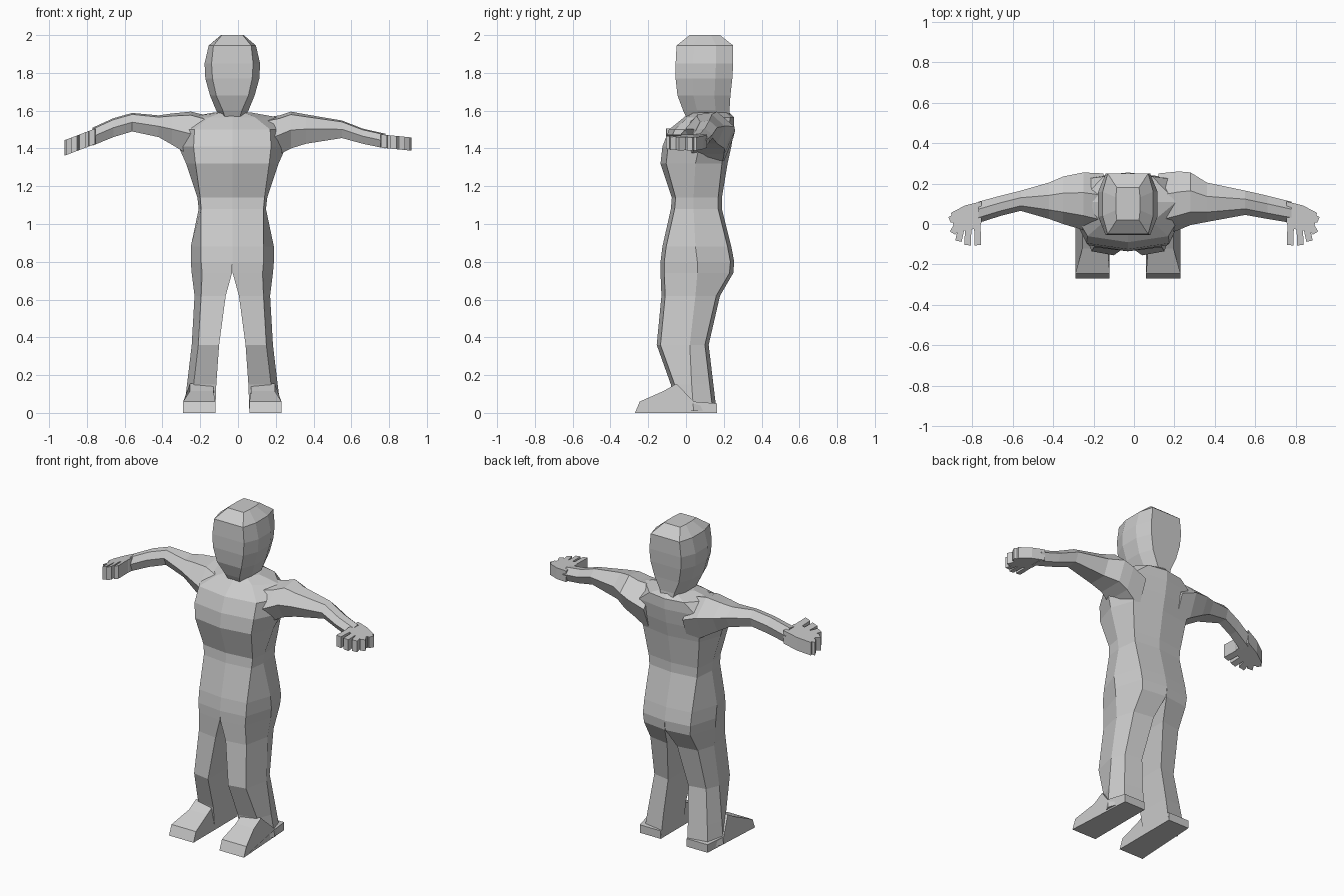
import bpy, bmesh, math
from mathutils import Vector

CX = -0.03  # body centre line
grey = bpy.data.materials.new("plain grey")
grey.diffuse_color = (0.6, 0.6, 0.6, 1)


def finish(name, bm):
    bmesh.ops.recalc_face_normals(bm, faces=bm.faces)
    me = bpy.data.meshes.new(name)
    bm.to_mesh(me)
    bm.free()
    me.materials.append(grey)
    ob = bpy.data.objects.new(name, me)
    bpy.context.collection.objects.link(ob)
    return ob


def loft(name, rings, caps=(True, True)):
    bm = bmesh.new()
    vs = [[bm.verts.new(p) for p in r] for r in rings]
    n = len(vs[0])
    for a, b in zip(vs, vs[1:]):
        for i in range(n):
            j = (i + 1) % n
            bm.faces.new((a[i], a[j], b[j], b[i]))
    if caps[0]:
        bm.faces.new(vs[0])
    if caps[1]:
        bm.faces.new(vs[-1])
    return finish(name, bm)


def body_ring(z, a, w, yf, ym, yb, d=0.02):
    """Eight points: centre front, corner, side, back corner, centre back, mirrored."""
    half = [(a, yf + d), (w, ym), (a, yb - d)]
    pts = [(0, yf)] + half + [(0, yb)] + [(-x, y) for x, y in reversed(half)]
    return [(CX + x, y, z) for x, y in pts]


# torso and pelvis
loft("torso", [body_ring(*r) for r in (
    (0.80, 0.165, 0.220, -0.135, 0.06, 0.255),
    (0.88, 0.165, 0.220, -0.125, 0.05, 0.240),
    (1.08, 0.165, 0.178, -0.080, 0.04, 0.190),
    (1.14, 0.170, 0.185, -0.075, 0.04, 0.190),
    (1.32, 0.195, 0.245, -0.135, 0.05, 0.220, 0.03),
    (1.41, 0.205, 0.285, -0.125, 0.07, 0.240, 0.03),
    (1.50, 0.200, 0.290, -0.090, 0.09, 0.255, 0.03),
    (1.565, 0.120, 0.240, -0.010, 0.11, 0.255),
    (1.59, 0.060, 0.100, 0.020, 0.11, 0.230))], (False, True))


# head
def head_ring(z, a, w, yf, yb):
    s = (yb - yf) * 0.3
    half = [(a, yf), (w, yf + s), (w, yb - s), (a, yb)]
    pts = half + [(-x, y) for x, y in reversed(half)]
    # the jaw line rises toward the back
    return [(CX + x, y, z) for x, y in pts]


loft("head", [head_ring(*r) for r in (
    (1.55, 0.035, 0.050, 0.010, 0.235),
    (1.60, 0.050, 0.085, -0.015, 0.230),
    (1.68, 0.085, 0.118, -0.045, 0.235),
    (1.77, 0.105, 0.143, -0.055, 0.245),
    (1.85, 0.110, 0.147, -0.055, 0.250),
    (1.945, 0.100, 0.125, -0.050, 0.250),
    (2.00, 0.055, 0.060, 0.020, 0.180))])


# legs and feet
def leg_ring(side, z, i, a, o, yf, ym, yb):
    pts = [(i, yf), (a, yf + 0.02), (o, ym), (a, yb - 0.02), (i, yb)]
    return [(CX + side * x, y, z) for x, y in pts]


LEG = ((0.80, 0.0, 0.165, 0.220, -0.135, 0.06, 0.255),
       (0.74, 0.002, 0.160, 0.215, -0.135, 0.06, 0.250),
       (0.62, 0.035, 0.165, 0.200, -0.130, 0.05, 0.180),
       (0.36, 0.070, 0.180, 0.215, -0.155, 0.02, 0.120),
       (0.15, 0.085, 0.205, 0.240, -0.080, 0.03, 0.145),
       (0.01, 0.090, 0.220, 0.258, -0.060, 0.04, 0.162))
FOOT = ((0.165, 0), (0.165, 0.05), (0.04, 0.06), (-0.05, 0.155),
        (-0.12, 0.115), (-0.245, 0.06), (-0.27, 0.0))
for side, word in ((-1, "right"), (1, "left")):
    loft(word + "_leg", [leg_ring(side, *r) for r in LEG], (False, True))
    rings = []
    for edge in (0.09, 0.26):
        ring = []
        for y, z in FOOT:
            x = edge if z < 0.08 else (0.10 if edge < 0.2 else 0.225)
            if edge > 0.2 and y > 0.1:
                x = 0.235
            ring.append((CX + side * x, y, z))
        rings.append(ring)
    loft(word + "_foot", rings)


# arms: sections run outward from the shoulder
def arm_ring(side, x, zb, zt, yf, yb):
    h, d = zt - zb, yb - yf
    pts = [(yf + d * .2, zb), (yf, zb + h * .5), (yf + d * .25, zt - h * .08),
           (yf + d * .65, zt), (yb, zb + h * .6), (yb - d * .2, zb)]
    return [(side * x, y, z) for y, z in pts]


ARMS = {-1: ((0.15, 1.30, 1.57, -0.06, 0.25), (0.25, 1.36, 1.595, -0.03, 0.255),
             (0.35, 1.42, 1.585, 0.00, 0.235), (0.42, 1.46, 1.575, 0.025, 0.205),
             (0.56, 1.49, 1.588, 0.065, 0.165), (0.66, 1.46, 1.56, 0.04, 0.14),
             (0.77, 1.415, 1.51, 0.005, 0.11)),
        1: ((0.12, 1.30, 1.56, -0.06, 0.25), (0.22, 1.37, 1.575, -0.03, 0.26),
            (0.28, 1.40, 1.595, -0.005, 0.255), (0.36, 1.425, 1.58, 0.01, 0.205),
            (0.55, 1.455, 1.548, 0.045, 0.165), (0.66, 1.425, 1.505, 0.025, 0.14),
            (0.78, 1.400, 1.478, 0.005, 0.11))}

# hand outline seen from above, and fingers as (root, tip) pairs
PALM = ((0.755, 0.005), (0.755, 0.112), (0.835, 0.092), (0.905, 0.055),
        (0.895, 0.00), (0.85, -0.035), (0.765, -0.02))
FINGERS = (((0.775, 0.0), (0.772, -0.105)), ((0.82, -0.01), (0.822, -0.105)),
           ((0.85, 0.0), (0.868, -0.085)), ((0.865, 0.01), (0.897, -0.045)),
           ((0.87, 0.04), (0.912, 0.02)))


def slab(name, side, outline, low, high, slope):
    """Vertical-sided plate that follows the slope of the hand."""
    def ring(z):
        return [(side * x, y, z + slope * (x - 0.77)) for x, y in outline]
    return loft(name, [ring(low), ring(high)])


for side, word, low, high, slope in ((-1, "right", 1.418, 1.50, -0.38),
                                     (1, "left", 1.403, 1.473, -0.10)):
    loft(word + "_arm", [arm_ring(side, *r) for r in ARMS[side]])
    slab(word + "_palm", side, PALM, low, high, slope)
    for k, (root, tip) in enumerate(FINGERS):
        r, t = Vector(root), Vector(tip)
        n = (t - r).normalized().orthogonal() * 0.016
        slab(f"{word}_finger_{k + 1}", side,
             [tuple(p) for p in (r + n, t + n, t - n, r - n)], low, high, slope)
